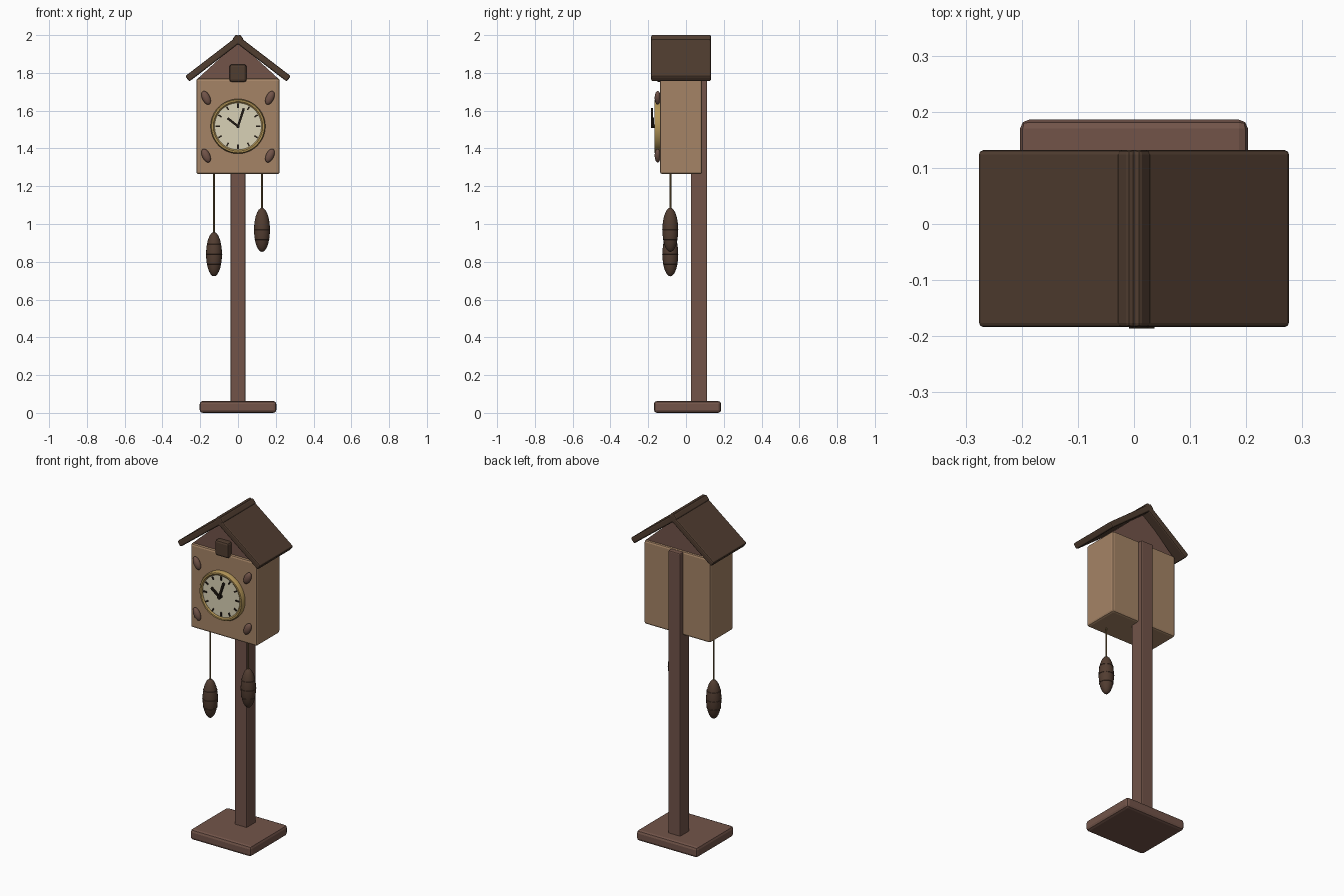
import bpy, bmesh, math
from mathutils import Matrix, Vector

cube = bpy.data.objects.get("Cube")
if cube:
    bpy.data.objects.remove(cube, do_unlink=True)


def material(name, r, g, b):
    linear = [((c / 255 + 0.055) / 1.055) ** 2.4 for c in (r, g, b)] + [1]
    mat = bpy.data.materials.new(name)
    mat.use_nodes = True
    mat.diffuse_color = linear
    mat.node_tree.nodes["Principled BSDF"].inputs["Base Color"].default_value = linear
    return mat


RED_WOOD = material("reddish wood", 114, 84, 73)
TAN_WOOD = material("tan wood", 165, 132, 102)
DARK_WOOD = material("dark wood", 80, 61, 48)
CONE = material("cone brown", 82, 61, 49)
BRASS = material("brass", 178, 148, 86)
CREAM = material("cream", 217, 209, 182)
BLACK = material("near black", 34, 27, 20)
CHAIN = material("chain bronze", 120, 98, 62)


def finish(name, bm, mat, smooth=False, bevel=0):
    bmesh.ops.recalc_face_normals(bm, faces=bm.faces)
    mesh = bpy.data.meshes.new(name)
    bm.to_mesh(mesh)
    bm.free()
    mesh.materials.append(mat)
    obj = bpy.data.objects.new(name, mesh)
    bpy.context.collection.objects.link(obj)
    if bevel:
        mod = obj.modifiers.new("soft edges", "BEVEL")
        mod.width = bevel
        mod.segments = 2
    if smooth:
        bpy.ops.object.select_all(action="DESELECT")
        obj.select_set(True)
        bpy.context.view_layer.objects.active = obj
        bpy.ops.object.shade_smooth_by_angle(angle=math.radians(40))
    return obj


def box(name, low, high, mat, bevel=0, turn=None):
    low, high = Vector(low), Vector(high)
    bm = bmesh.new()
    bmesh.ops.create_cube(bm, size=1)
    bm.transform((turn or Matrix()) @ Matrix.Translation((low + high) / 2)
                 @ Matrix.Diagonal((*(high - low), 1)))
    return finish(name, bm, mat, bevel=bevel)


def lathe(name, profile, mat, place, sides=32, closed=False):
    """Spin (radius, height) points about z, then place the result."""
    bm = bmesh.new()
    points = profile + profile[:1] if closed else profile
    verts = [bm.verts.new((r, 0, h)) for r, h in points]
    edges = [bm.edges.new(pair) for pair in zip(verts, verts[1:])]
    bmesh.ops.spin(bm, geom=verts + edges, cent=(0, 0, 0), axis=(0, 0, 1),
                   angle=math.tau, steps=sides)
    bmesh.ops.remove_doubles(bm, verts=bm.verts, dist=0.0001)
    bm.transform(place)
    return finish(name, bm, mat, smooth=True)


def prism(name, outline, y0, y1, mat):
    bm = bmesh.new()
    face = bm.faces.new([bm.verts.new((x, y0, z)) for x, z in outline])
    geom = bmesh.ops.extrude_face_region(bm, geom=[face])["geom"]
    moved = [v for v in geom if isinstance(v, bmesh.types.BMVert)]
    bmesh.ops.translate(bm, verts=moved, vec=(0, y1 - y0, 0))
    return finish(name, bm, mat)


# Stand
box("base", (-0.203, -0.17, 0), (0.203, 0.186, 0.063), RED_WOOD, 0.016)
box("post", (-0.04, 0.026, 0.05), (0.04, 0.112, 1.765), RED_WOOD, 0.006)

# House
box("case", (-0.221, -0.138, 1.264), (0.221, 0.086, 1.77), TAN_WOOD, 0.012)
prism("gable", [(-0.215, 1.768), (0.215, 1.768), (0, 1.965)], -0.125, 0.075, RED_WOOD)

# Roof: two sloped boards meeting at the ridge
for side, name in ((1, "left_roof"), (-1, "right_roof")):
    slope = Matrix.Translation((0, 0, 1.997)) @ Matrix.Rotation(side * math.radians(37.5), 4, "Y")
    ends = sorted((-side * 0.012, side * 0.352))
    box(name, (ends[0], -0.184, -0.036), (ends[1], 0.132, 0), DARK_WOOD, 0.008, slope)

# Little door in the gable
box("bird_door", (-0.045, -0.158, 1.752), (0.045, -0.11, 1.845), DARK_WOOD, 0.012)

# Clock: the lathe axis is turned to face the front
dial = Matrix.Translation((0, -0.136, 1.517)) @ Matrix.Rotation(math.pi / 2, 4, "X")
rim = [(0.124, 0), (0.145, 0), (0.145, 0.022), (0.14, 0.03), (0.131, 0.03), (0.124, 0.024)]
lathe("clock_rim", rim, BRASS, dial, 48, True)
lathe("clock_face", [(0, 0), (0.13, 0), (0.13, 0.023), (0, 0.023)], CREAM, dial, 48)
for i in range(12):
    turn = dial @ Matrix.Rotation(i * math.tau / 12, 4, "Z")
    long = 0.024 if i % 3 == 0 else 0.02
    box(f"hour_mark_{i + 1}", (-0.004, 0.12 - long, 0.02), (0.004, 0.12, 0.028), BLACK, 0, turn)
for name, degrees, length, top in (("minute_hand", -18, 0.1, 0.05), ("hour_hand", 52, 0.07, 0.044)):
    turn = dial @ Matrix.Rotation(math.radians(degrees), 4, "Z")
    box(name, (-0.006, -0.008, top - 0.01), (0.006, length, top), BLACK, 0, turn)
lathe("hand_pin", [(0, 0.02), (0.009, 0.02), (0.009, 0.05), (0, 0.05)], BLACK, dial, 12)

# Carved leaves at the case corners
for side, sname in ((1, "left"), (-1, "right")):
    for z, zname in ((1.668, "upper"), (1.362, "lower")):
        bm = bmesh.new()
        bmesh.ops.create_uvsphere(bm, u_segments=16, v_segments=10, radius=1)
        bm.transform(Matrix.Translation((side * 0.169, -0.15, z))
                     @ Matrix.Rotation(side * math.radians(25), 4, "Y")
                     @ Matrix.Diagonal((0.021, 0.016, 0.039, 1)))
        finish(f"{zname}_{sname}_leaf", bm, RED_WOOD, smooth=True)

# Hanging cone weights on chains
for x, z, side in ((-0.127, 0.84, "right"), (0.127, 0.969, "left")):
    place = Matrix.Translation((x, -0.083, z))
    arc = [i * math.pi / 14 for i in range(15)]
    egg = [(0.042 * math.sin(a), -0.117 * math.cos(a)) for a in arc]
    lathe(f"{side}_cone", egg, CONE, place, 20)
    for h in (-0.052, 0, 0.052):
        r = 0.042 * math.sqrt(1 - (h / 0.117) ** 2)
        ring = [(r - 0.004, h - 0.003), (r + 0.002, h), (r - 0.004, h + 0.003)]
        lathe(f"{side}_cone_ring", ring, CONE, place, 20, True)
    top = 1.28 - z
    lathe(f"{side}_chain", [(0, 0.1), (0.005, 0.1), (0.005, top), (0, top)], CHAIN, place, 8)
